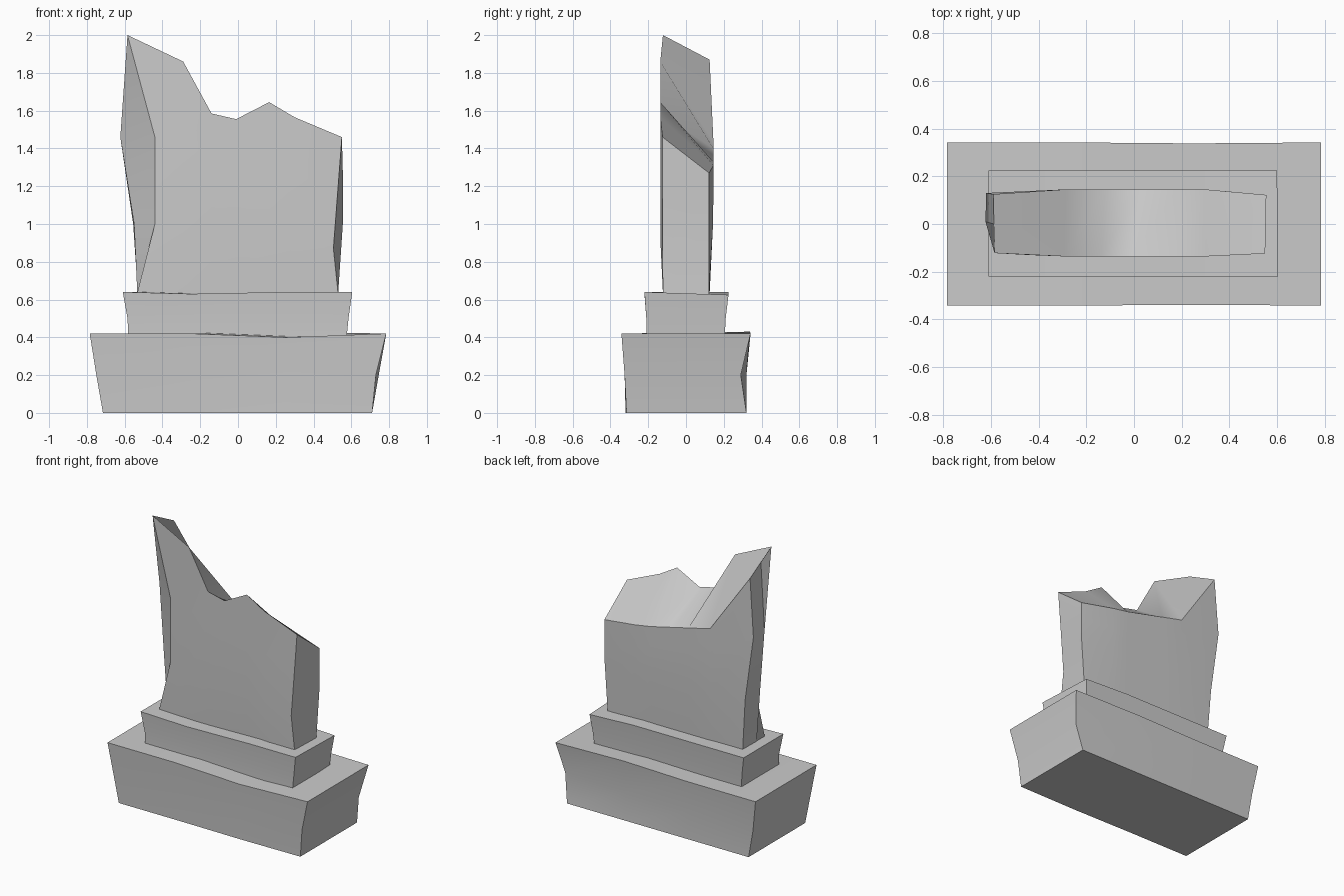
import bpy, bmesh, math

if "Cube" in bpy.data.objects:
    bpy.data.objects.remove(bpy.data.objects["Cube"])


def loft(name, rings, n):
    """Skin closed rings: n front points left-right, n back points right-left, optional left-end point."""
    bm = bmesh.new()
    vs = [[bm.verts.new(p) for p in r] for r in rings]
    m = len(rings[0])
    for a, b in zip(vs, vs[1:]):
        for i in range(m):
            j = (i + 1) % m
            bm.faces.new((a[i], a[j], b[j], b[i]))
    # caps as strips from front to back
    for r in (vs[0], vs[-1]):
        for i in range(n - 1):
            bm.faces.new((r[i], r[i + 1], r[2 * n - 2 - i], r[2 * n - 1 - i]))
        if m > 2 * n:
            bm.faces.new((r[0], r[2 * n - 1], r[2 * n]))
    bmesh.ops.recalc_face_normals(bm, faces=bm.faces)
    me = bpy.data.meshes.new(name)
    bm.to_mesh(me)
    bm.free()
    ob = bpy.data.objects.new(name, me)
    bpy.context.collection.objects.link(ob)
    bpy.ops.object.select_all(action='DESELECT')
    ob.select_set(True)
    bpy.context.view_layer.objects.active = ob
    bpy.ops.object.shade_smooth_by_angle(angle=math.radians(30))
    return ob


def tier(name, levels, moves):
    """Worn stone block: levels are (z, left, right, front, back); moves shift single points."""
    rings = []
    for k, (z, l, r, f, b) in enumerate(levels):
        xs = [l, -0.25, 0.25, r]
        ring = [(x, f, z) for x in xs] + [(x, b, z) for x in reversed(xs)]
        for (lev, i), d in moves.items():
            if lev == k:
                ring[i] = tuple(c + e for c, e in zip(ring[i], d))
        rings.append(ring)
    loft(name, rings, 4)


# wide bottom plinth, flaring upward
tier("lower_plinth",
     [(0, -.715, .71, -.315, .32), (.2, -.75, .745, -.325, .32), (.42, -.785, .785, -.342, .342)],
     {(1, 3): (-.015, 0, 0), (1, 4): (0, -.03, 0), (2, 2): (0, .003, -.02),
      (2, 5): (0, -.004, .01), (0, 2): (0, -.005, 0)})

# narrower upper plinth
tier("upper_plinth",
     [(.40, -.58, .575, -.21, .205), (.5, -.585, .585, -.21, .21), (.64, -.61, .605, -.22, .225)],
     {(2, 1): (0, 0, -.01), (2, 4): (-.005, 0, -.015)})

# broken upright slab: jagged front and back top edges
fx = [-.585, -.29, -.14, -.01, .165, .3, .55]
fz = [2.0, 1.86, 1.585, 1.555, 1.645, 1.565, 1.46]
bx = [-.59, -.29, -.12, .03, .18, .3, .555]
bz = [1.87, 1.44, 1.40, 1.365, 1.33, 1.31, 1.27]


def slab_ring(f_end, b_end, chip, zf, zb, yf, yb):
    """f_end / b_end hold the left and right corners; inner points follow zf, zb."""
    front = [f_end[0]] + [(x, yf, z) for x, z in zip(fx[1:-1], zf)] + [f_end[1]]
    back = [b_end[0]] + [(x, yb, z) for x, z in zip(bx[1:-1], zb)] + [b_end[1]]
    return front + back[::-1] + [chip]


loft("broken_slab", [
    slab_ring([(-.535, -.122, .63), (.53, -.122, .63)], [(-.53, .122, .63), (.53, .122, .63)],
              (-.533, -.03, .63), [.63] * 5, [.63] * 5, -.122, .125),
    slab_ring([(-.44, -.13, 1.0), (.505, -.125, .87)], [(-.555, .13, 1.0), (.555, .122, 1.0)],
              (-.55, -.045, 1.0), [.98, .96, .94, .92, .9], [1.0] * 5, -.135, .143),
    slab_ring([(-.44, -.13, 1.46), (.53, -.124, 1.2)], [(-.62, .13, 1.46), (.556, .122, 1.14)],
              (-.623, .01, 1.46), [1.42, 1.36, 1.33, 1.3, 1.26], [1.25, 1.22, 1.2, 1.18, 1.16], -.135, .145),
    slab_ring([(-.585, -.122, 2.0), (.55, -.124, 1.46)], [(-.59, .125, 1.87), (.555, .122, 1.27)],
              (-.588, 0, 1.935), fz[1:-1], bz[1:-1], -.136, .145),
], 7)
